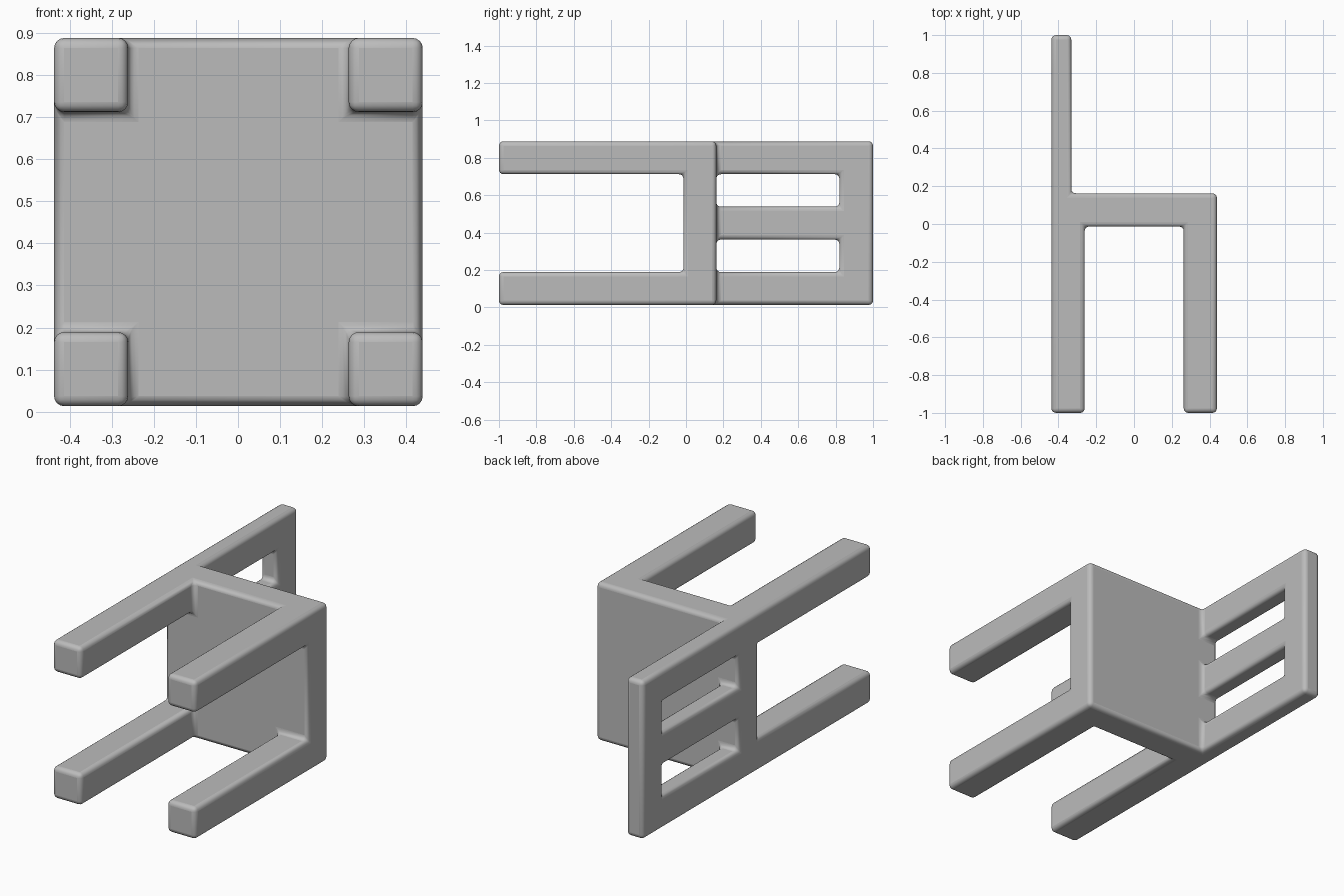
import bpy, bmesh, math
from mathutils import Vector

cube = bpy.data.objects.get("Cube")
if cube:
    bpy.data.objects.remove(cube, do_unlink=True)

# Single flat colour
grey = bpy.data.materials.new("mid_grey")
grey.use_nodes = True
colour = (0.5, 0.5, 0.5, 1)
grey.diffuse_color = colour
grey.node_tree.nodes["Principled BSDF"].inputs["Base Color"].default_value = colour

# Main dimensions: the chair lies on its side, legs toward -y, backrest toward +y
X0, X1 = -0.437, 0.439
Z0, Z1 = 0.013, 0.888
LEG = 0.176
SEAT_Y0, SEAT_Y1 = -0.013, 0.162
BACK_X = -0.332
RAIL_Y = 0.82

# Parts as (min corner, max corner)
parts = {"seat": ((X0, SEAT_Y0, Z0), (X1, SEAT_Y1, Z1))}
for side, z in (("lower", Z0), ("upper", Z1 - LEG)):
    for end, x in (("back", X0), ("front", X1 - LEG)):
        parts[f"{side}_{end}_leg"] = ((x, -1, z), (x + LEG, SEAT_Y0, z + LEG))
pitch = (Z1 - Z0 - LEG) / 2
for i in range(3):
    z = Z0 + i * pitch
    parts[f"back_slat_{i}"] = ((X0, SEAT_Y1, z), (BACK_X, RAIL_Y, z + LEG))
parts["top_rail"] = ((X0, RAIL_Y, Z0), (BACK_X, 1, Z1))

# Fuse the parts: cells between all the part planes, keeping only outer walls
cuts = [sorted({round(c[a], 4) for box in parts.values() for c in box}) for a in range(3)]


def solid(cell):
    if any(not 0 <= cell[a] < len(cuts[a]) - 1 for a in range(3)):
        return False
    mid = [(cuts[a][cell[a]] + cuts[a][cell[a] + 1]) / 2 for a in range(3)]
    return any(all(lo[a] < mid[a] < hi[a] for a in range(3)) for lo, hi in parts.values())


bm = bmesh.new()
for i in range(len(cuts[0]) - 1):
    for j in range(len(cuts[1]) - 1):
        for k in range(len(cuts[2]) - 1):
            cell = (i, j, k)
            if not solid(cell):
                continue
            for a in range(3):
                for step in (0, 1):
                    beside = list(cell)
                    beside[a] += 2 * step - 1
                    if solid(beside):
                        continue
                    b, c = (a + 1) % 3, (a + 2) % 3
                    quad = []
                    for u, v in ((0, 0), (1, 0), (1, 1), (0, 1)):
                        p = Vector()
                        p[a] = cuts[a][cell[a] + step]
                        p[b] = cuts[b][cell[b] + u]
                        p[c] = cuts[c][cell[c] + v]
                        quad.append(bm.verts.new(p))
                    bm.faces.new(quad if step else quad[::-1])
bmesh.ops.remove_doubles(bm, verts=bm.verts, dist=1e-4)
bmesh.ops.dissolve_limit(bm, angle_limit=math.radians(1), verts=bm.verts, edges=bm.edges)
bmesh.ops.recalc_face_normals(bm, faces=bm.faces)

mesh = bpy.data.meshes.new("chair")
bm.to_mesh(mesh)
bm.free()
mesh.materials.append(grey)
chair = bpy.data.objects.new("chair", mesh)
bpy.context.collection.objects.link(chair)

# Soft rounded edges and filleted inner corners
bevel = chair.modifiers.new("rounded_edges", "BEVEL")
bevel.width = 0.024
bevel.segments = 4
bevel.limit_method = "ANGLE"
bevel.angle_limit = math.radians(40)

bpy.context.view_layer.objects.active = chair
chair.select_set(True)
bpy.ops.object.shade_smooth_by_angle(angle=math.radians(40))
